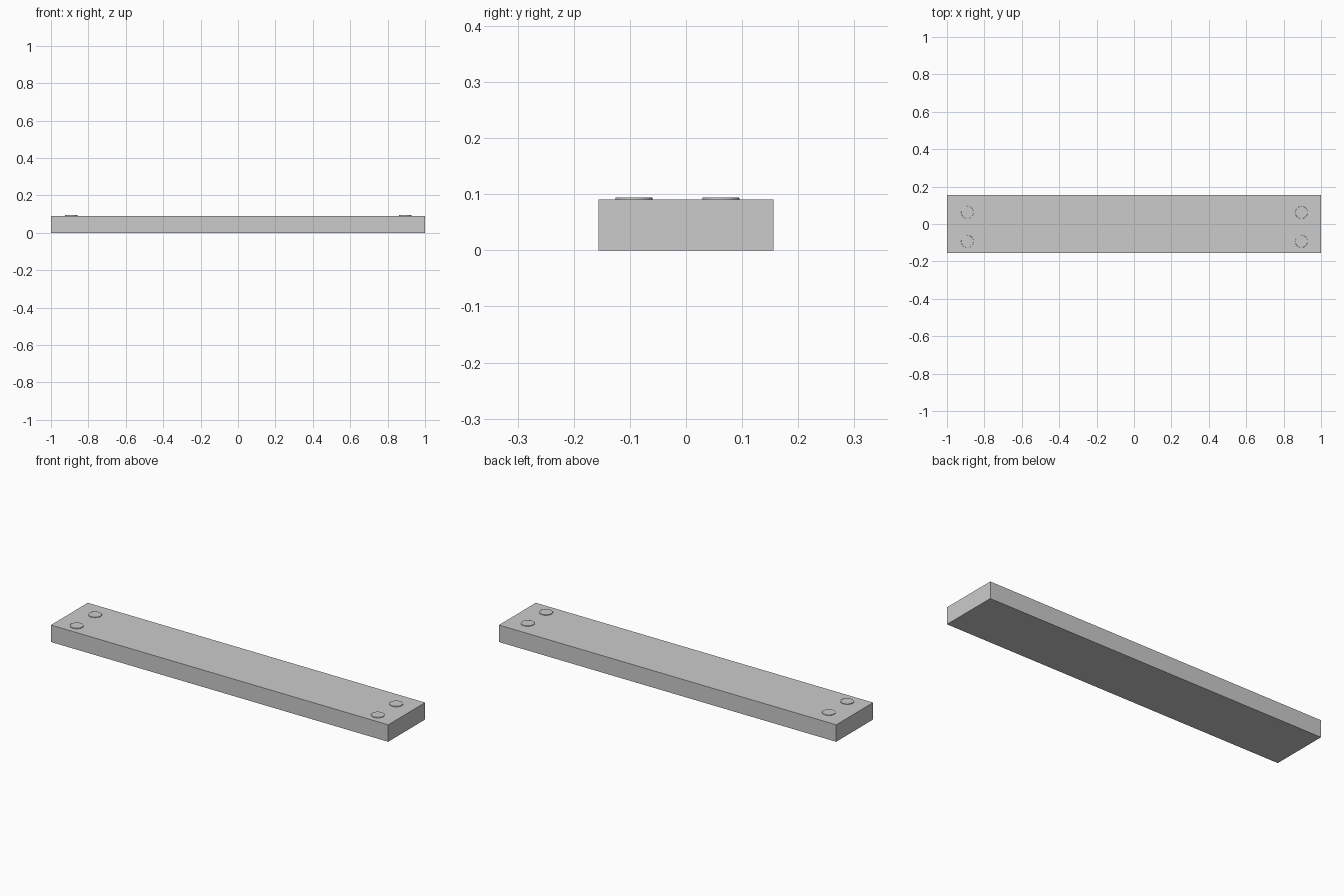
import bpy

if "Cube" in bpy.data.objects:
    bpy.data.objects.remove(bpy.data.objects["Cube"])

W, D, H = 2.0, 0.312, 0.091

# Plank
bpy.ops.mesh.primitive_cube_add(size=1, location=(0, 0, H / 2))
plank = bpy.context.object
plank.name = "plank"
plank.scale = (W, D, H)
bpy.ops.object.transform_apply(location=False, rotation=False, scale=True)


# Flat nail heads, slightly proud of the top face
def nail_head(name, x, y, radius=0.033, top=0.0945):
    base = H - 0.001
    bpy.ops.mesh.primitive_cylinder_add(vertices=32, radius=radius, depth=top - base,
                                        location=(x, y, (top + base) / 2))
    nail = bpy.context.object
    nail.name = name
    bevel = nail.modifiers.new("soft_rim", 'BEVEL')
    bevel.width = 0.001
    bevel.segments = 2
    bpy.ops.object.shade_smooth_by_angle()


for side, x in (("left", -0.891), ("right", 0.895)):
    for row, y in (("front", -0.093), ("back", 0.062)):
        nail_head(f"nail_head_{side}_{row}", x, y)
